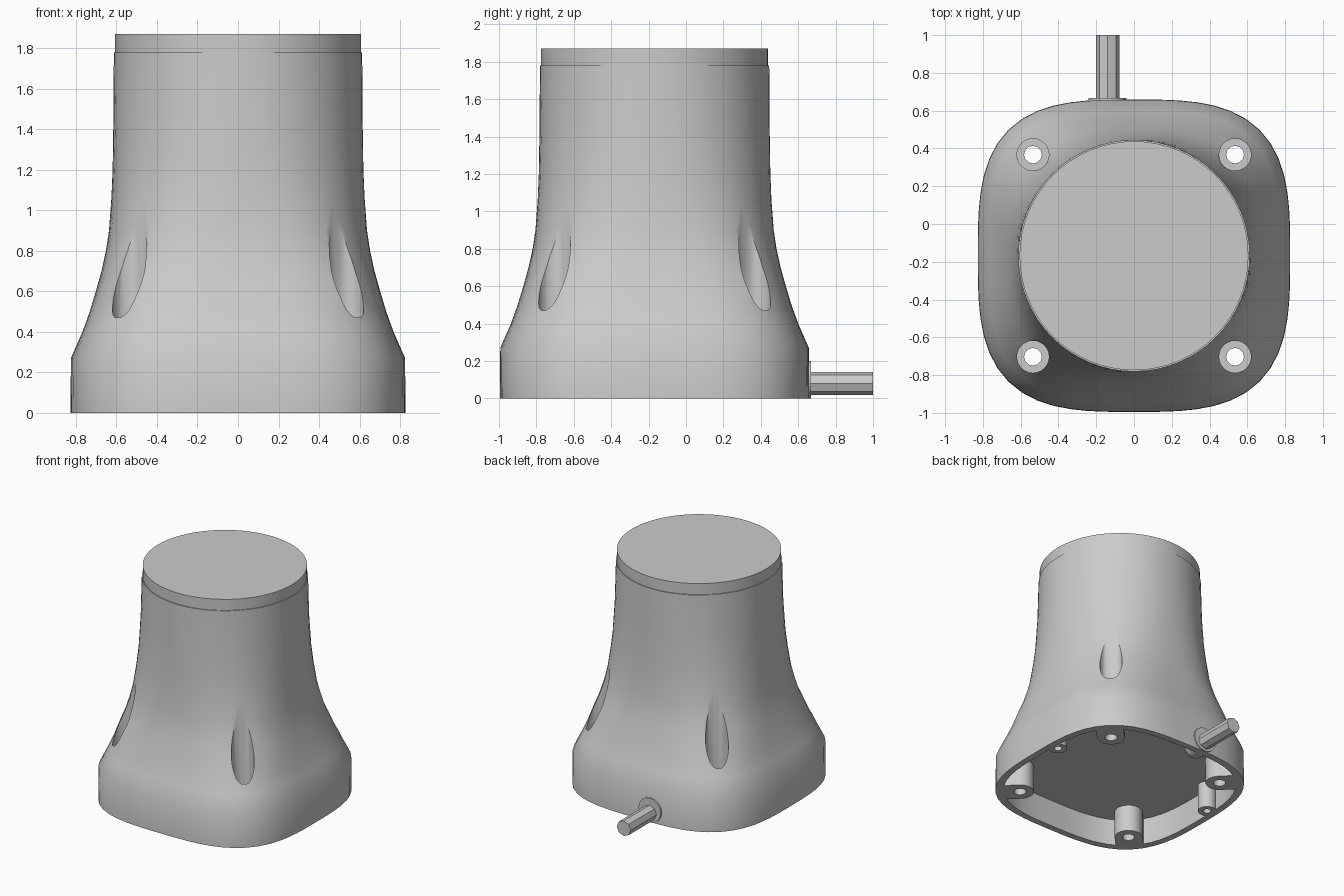
import bpy, bmesh
from math import sin, cos, pi
from mathutils import Matrix, Vector

cube = bpy.data.objects.get("Cube")
if cube:
    bpy.data.objects.remove(cube)

CY = -0.168  # y of the housing axis
SIDES = 64

grey = bpy.data.materials.new("light grey")
grey.use_nodes = True
COLOUR = (0.6, 0.6, 0.6, 1)
grey.diffuse_color = COLOUR
grey.node_tree.nodes["Principled BSDF"].inputs["Base Color"].default_value = COLOUR


def finish(name, bm):
    bmesh.ops.recalc_face_normals(bm, faces=bm.faces)
    mesh = bpy.data.meshes.new(name)
    bm.to_mesh(mesh)
    bm.free()
    mesh.materials.append(grey)
    obj = bpy.data.objects.new(name, mesh)
    bpy.context.collection.objects.link(obj)
    return obj


def loft(name, rings):
    """Closed solid through rounded-square rings of (z, half width, squareness)."""
    bm = bmesh.new()
    loops = []
    for z, half, n in rings:
        loop = []
        for i in range(SIDES):
            a = 2 * pi * i / SIDES
            r = half / (abs(cos(a)) ** n + abs(sin(a)) ** n) ** (1 / n)
            loop.append(bm.verts.new((r * cos(a), CY + r * sin(a), z)))
        loops.append(loop)
    for low, high in zip(loops, loops[1:]):
        for i in range(SIDES):
            j = (i + 1) % SIDES
            bm.faces.new((low[i], low[j], high[j], high[i]))
    bm.faces.new(loops[0])
    bm.faces.new(loops[-1])
    return finish(name, bm)


def rod(name, start, end, radius, sides=24):
    start, end = Vector(start), Vector(end)
    turn = (end - start).to_track_quat('Z', 'Y').to_matrix().to_4x4()
    bm = bmesh.new()
    bmesh.ops.create_cone(bm, cap_ends=True, segments=sides, radius1=radius,
                          radius2=radius, depth=(end - start).length,
                          matrix=Matrix.Translation((start + end) / 2) @ turn)
    return finish(name, bm)


def subtract(target, cutter):
    bpy.context.view_layer.objects.active = target
    mod = target.modifiers.new("cut", 'BOOLEAN')
    mod.operation, mod.solver, mod.object = 'DIFFERENCE', 'EXACT', cutter
    bpy.ops.object.modifier_apply(modifier=mod.name)
    bpy.data.objects.remove(cutter)


def smooth(obj):
    bpy.ops.object.select_all(action='DESELECT')
    obj.select_set(True)
    bpy.context.view_layer.objects.active = obj
    bpy.ops.object.shade_smooth_by_angle(angle=0.55)


# Housing: square foot flowing into a round neck
housing = loft("housing", [
    (0, 0.827, 3.2), (0.27, 0.825, 3.2), (0.4, 0.768, 3.2), (0.5, 0.732, 3.1),
    (0.6, 0.702, 3.0), (0.7, 0.674, 2.8), (0.8, 0.652, 2.65), (0.9, 0.637, 2.5),
    (1.06, 0.625, 2.33), (1.2, 0.619, 2.2), (1.45, 0.615, 2.07), (1.78, 0.613, 2)])

# Underside cavity, leaving corner and side bosses standing
cavity = loft("cavity", [(-0.1, 0.775, 3.2), (0.22, 0.775, 3.2)])
corners = [(sx * 0.535, CY + sy * 0.535) for sx in (-1, 1) for sy in (-1, 1)]
side_bosses = [(sx * 0.735, CY + 0.15) for sx in (-1, 1)]
for x, y in corners:
    subtract(cavity, rod("boss", (x, y, -0.2), (x, y, 0.3), 0.105))
    bm = bmesh.new()
    d = Vector((x, y - CY, 0)).normalized()
    bmesh.ops.create_cube(bm, size=1, matrix=Matrix.Translation(
        (x + d.x * 0.1, y + d.y * 0.1, 0.05)) @ d.to_track_quat('X', 'Z').to_matrix().to_4x4()
        @ Matrix.Diagonal((0.2, 0.209, 0.5, 1)))
    subtract(cavity, finish("rib", bm))
for x, y in side_bosses:
    subtract(cavity, rod("side_boss", (x, y, -0.2), (x, y, 0.3), 0.07))
subtract(housing, cavity)

# Screw holes with counterbores, and blind holes in the side bosses
for x, y in corners:
    subtract(housing, rod("counterbore", (x, y, 0.3), (x, y, 1.3), 0.085))
    subtract(housing, rod("screw_hole", (x, y, -0.1), (x, y, 0.4), 0.047, 12))
for x, y in side_bosses:
    subtract(housing, rod("pilot_hole", (x, y, -0.1), (x, y, 0.15), 0.03, 12))
smooth(housing)

# Top cap, slightly narrower than the neck
smooth(rod("top_cap", (0, CY, 1.7), (0, CY, 1.87), 0.606, SIDES))

# Cable and its grommet in the back wall
smooth(rod("grommet", (-0.14, 0.53, 0.1), (-0.14, 0.668, 0.1), 0.1, 16))
smooth(rod("cable", (-0.14, 0.5, 0.08), (-0.14, 1, 0.08), 0.062, 8))
